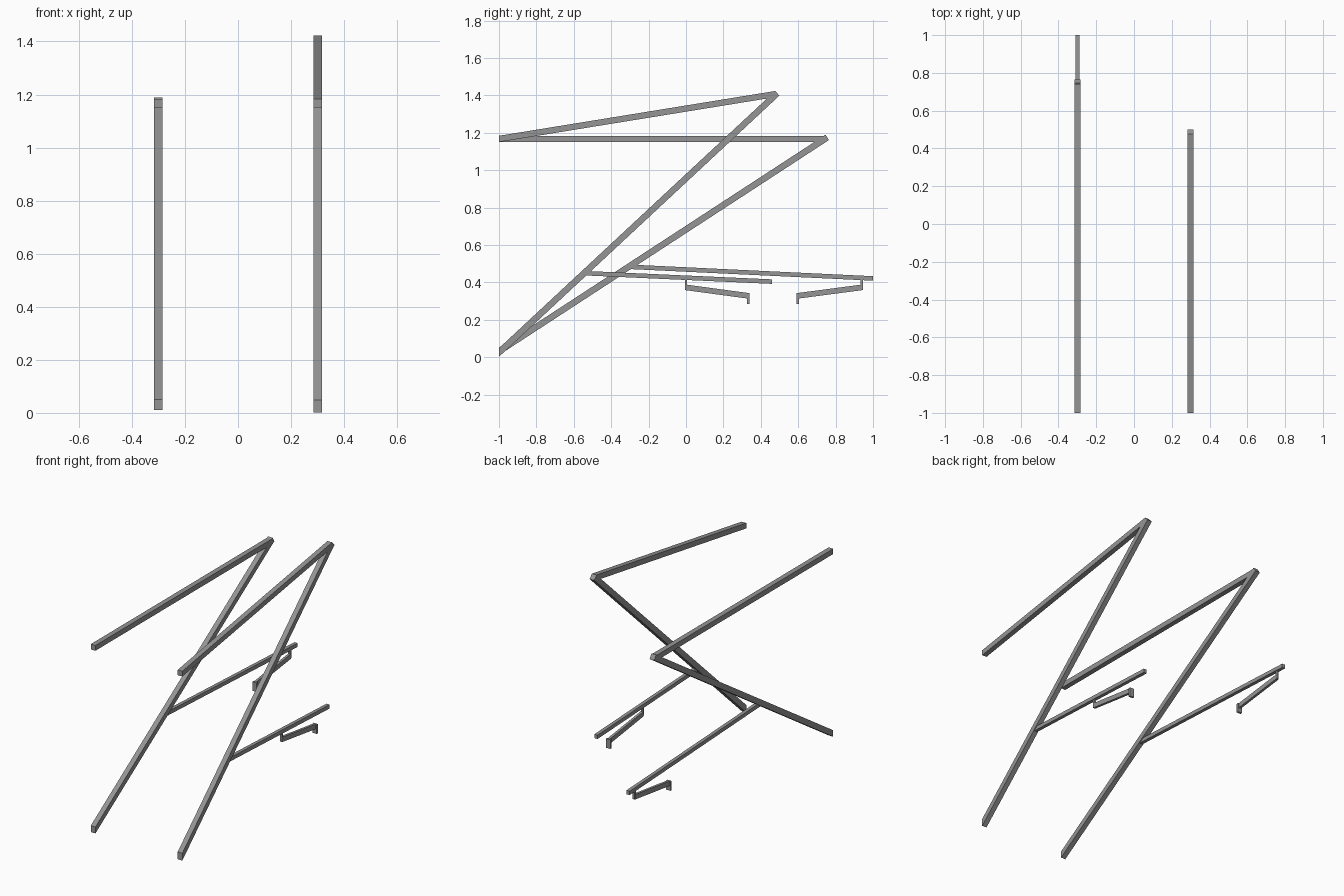
import bpy, bmesh
from mathutils import Vector

if "Cube" in bpy.data.objects:
    bpy.data.objects.remove(bpy.data.objects["Cube"])

steel = bpy.data.materials.new("grey_steel")
steel.diffuse_color = (0.30, 0.30, 0.30, 1)
steel.use_nodes = True
steel.node_tree.nodes["Principled BSDF"].inputs["Base Color"].default_value = steel.diffuse_color


def bar(name, x, a, b, thick, width, cut_a=False, cut_b=False):
    """Square bar in the plane x, from a to b (y, z); a cut end is vertical."""
    a, b = Vector(a), Vector(b)
    d = (b - a).normalized()
    n = Vector((-d.y, d.x)) * thick / 2
    upright = Vector((0, thick / 2 / d.x)) if abs(d.x) > 0.01 else n
    na = upright if cut_a else n
    nb = upright if cut_b else n
    bm = bmesh.new()
    sides = []
    for sx in (-width / 2, width / 2):
        sides.append([bm.verts.new((x + sx, p.x, p.y))
                      for p in (a - na, b - nb, b + nb, a + na)])
    lo, hi = sides
    bm.faces.new(lo)
    bm.faces.new(hi)
    for i in range(4):
        j = (i + 1) % 4
        bm.faces.new((lo[i], lo[j], hi[j], hi[i]))
    bmesh.ops.recalc_face_normals(bm, faces=bm.faces)
    me = bpy.data.meshes.new(name)
    bm.to_mesh(me)
    bm.free()
    me.materials.append(steel)
    ob = bpy.data.objects.new(name, me)
    bpy.context.collection.objects.link(ob)


# side, x, foot z, apex, top bar end, arm start, arm end, link y, peg y
FRAMES = [
    ("left", -0.3, 0.031, (0.755, 1.175), (0.745, 1.167),
     (-0.30, 0.483), (1.0, 0.421), 0.94, 0.597),
    ("right", 0.3, 0.025, (0.488, 1.411), (0.48, 1.407),
     (-0.54, 0.449), (0.46, 0.404), 0.0, 0.333),
]

for side, x, foot, apex, top, arm_a, arm_b, link_y, peg_y in FRAMES:
    # Main V frame
    bar(side + "_diagonal_bar", x, (-1, foot), apex, 0.034, 0.032, cut_a=True)
    bar(side + "_top_bar", x, (-1, 1.167), top, 0.033, 0.032, cut_a=True)
    # Thin arm carrying the hanging lever
    bar(side + "_arm", x, arm_a, arm_b, 0.024, 0.022, cut_b=True)
    # Hanging lever: link, sloping lever, end peg
    bar(side + "_link", x, (link_y, 0.36), (link_y, 0.43), 0.013, 0.014)
    ends = sorted([(link_y, 0.373), (peg_y, 0.328)])
    bar(side + "_lever", x, ends[0], ends[1], 0.03, 0.016, True, True)
    bar(side + "_peg", x, (peg_y, 0.285), (peg_y, 0.342), 0.013, 0.03)
